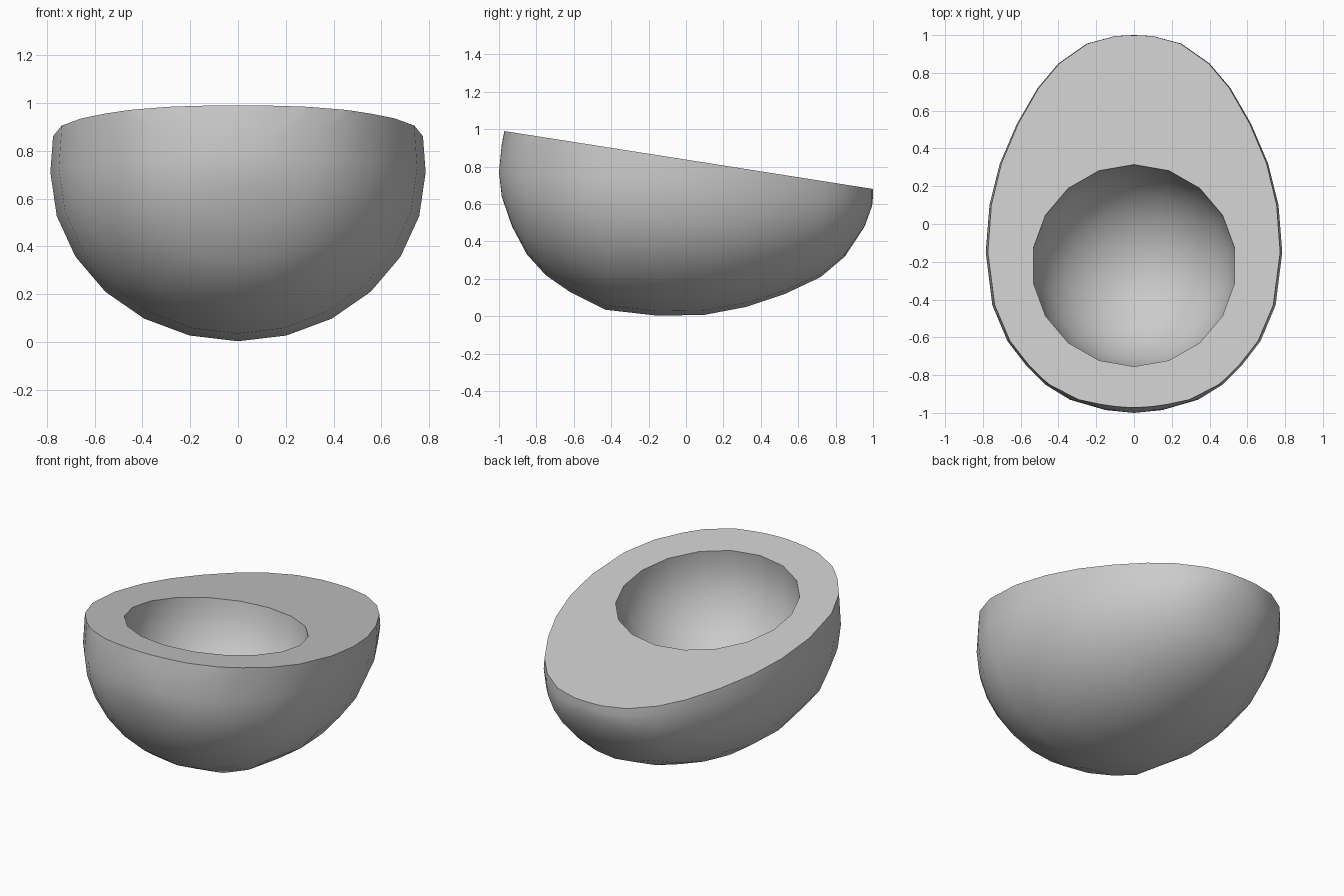
import bpy, bmesh, math
from mathutils import Vector, Matrix

if "Cube" in bpy.data.objects:
    bpy.data.objects.remove(bpy.data.objects["Cube"])

SLOPE = -0.157                      # tilt of the cut face
SIDES = 24

def cut_z(y):
    return 0.99 + SLOPE * (y + 0.97)

# Cross-sections along the fruit: y, half width, bottom z, virtual top z
stations = [
    (-0.985, 0.15, 0.64, 0.92), (-0.93, 0.34, 0.48, 1.20),
    (-0.85, 0.47, 0.33, 1.50), (-0.75, 0.57, 0.22, 1.75),
    (-0.62, 0.67, 0.13, 2.00), (-0.43, 0.75, 0.035, 2.10),
    (-0.15, 0.785, 0.003, 2.10), (0.10, 0.765, 0.008, 2.00),
    (0.32, 0.71, 0.05, 1.90), (0.53, 0.62, 0.12, 1.75),
    (0.72, 0.51, 0.21, 1.50), (0.85, 0.40, 0.32, 1.25),
    (0.955, 0.25, 0.48, 1.00), (0.995, 0.10, 0.59, 0.80),
]

# Egg-shaped body lofted through the sections
bm = bmesh.new()
rings = []
for y, w, low, high in stations:
    mid = 0.70 - 0.065 * y
    ring = []
    for i in range(SIDES):
        a = 2 * math.pi * i / SIDES
        s = math.sin(a)
        z = mid + s * ((high - mid) if s > 0 else (mid - low))
        ring.append(bm.verts.new((w * math.cos(a), y, z)))
    rings.append(ring)
for r0, r1 in zip(rings, rings[1:]):
    for i in range(SIDES):
        j = (i + 1) % SIDES
        bm.faces.new((r0[i], r0[j], r1[j], r1[i]))
for ring, tip in ((rings[0], (0, -1, 0.77)), (rings[-1], (0, 1, 0.645))):
    pole = bm.verts.new(tip)
    for i in range(SIDES):
        bm.faces.new((ring[i], ring[(i + 1) % SIDES], pole))

# Slice off the top along the tilted plane and cap it
normal = Vector((0, -SLOPE, 1)).normalized()
res = bmesh.ops.bisect_plane(
    bm, geom=bm.verts[:] + bm.edges[:] + bm.faces[:], dist=1e-5,
    plane_co=(0, 0, cut_z(0)), plane_no=normal, clear_outer=True)
rim = [e for e in res["geom_cut"] if isinstance(e, bmesh.types.BMEdge)]
bmesh.ops.contextual_create(bm, geom=rim)
bmesh.ops.recalc_face_normals(bm, faces=bm.faces[:])
mesh = bpy.data.meshes.new("fruit_half")
bm.to_mesh(mesh)
bm.free()
fruit = bpy.data.objects.new("fruit_half", mesh)
bpy.context.collection.objects.link(fruit)

# Round hollow left by the stone
bpy.ops.mesh.primitive_uv_sphere_add(segments=18, ring_count=13, radius=0.545)
stone = bpy.context.object
stone.name = "stone_cutter"
stone.matrix_world = (Matrix.Translation(Vector((0, -0.22, cut_z(-0.22))) - 0.03 * normal)
                      @ Matrix.Rotation(math.atan(SLOPE), 4, 'X'))
stone.hide_render = True

hollow = fruit.modifiers.new("hollow", 'BOOLEAN')
hollow.operation = 'DIFFERENCE'
hollow.solver = 'EXACT'
hollow.object = stone

bpy.ops.object.select_all(action='DESELECT')
fruit.select_set(True)
bpy.context.view_layer.objects.active = fruit
bpy.ops.object.modifier_apply(modifier="hollow")
bpy.data.objects.remove(stone)
bpy.ops.object.shade_smooth_by_angle(angle=math.radians(42))
